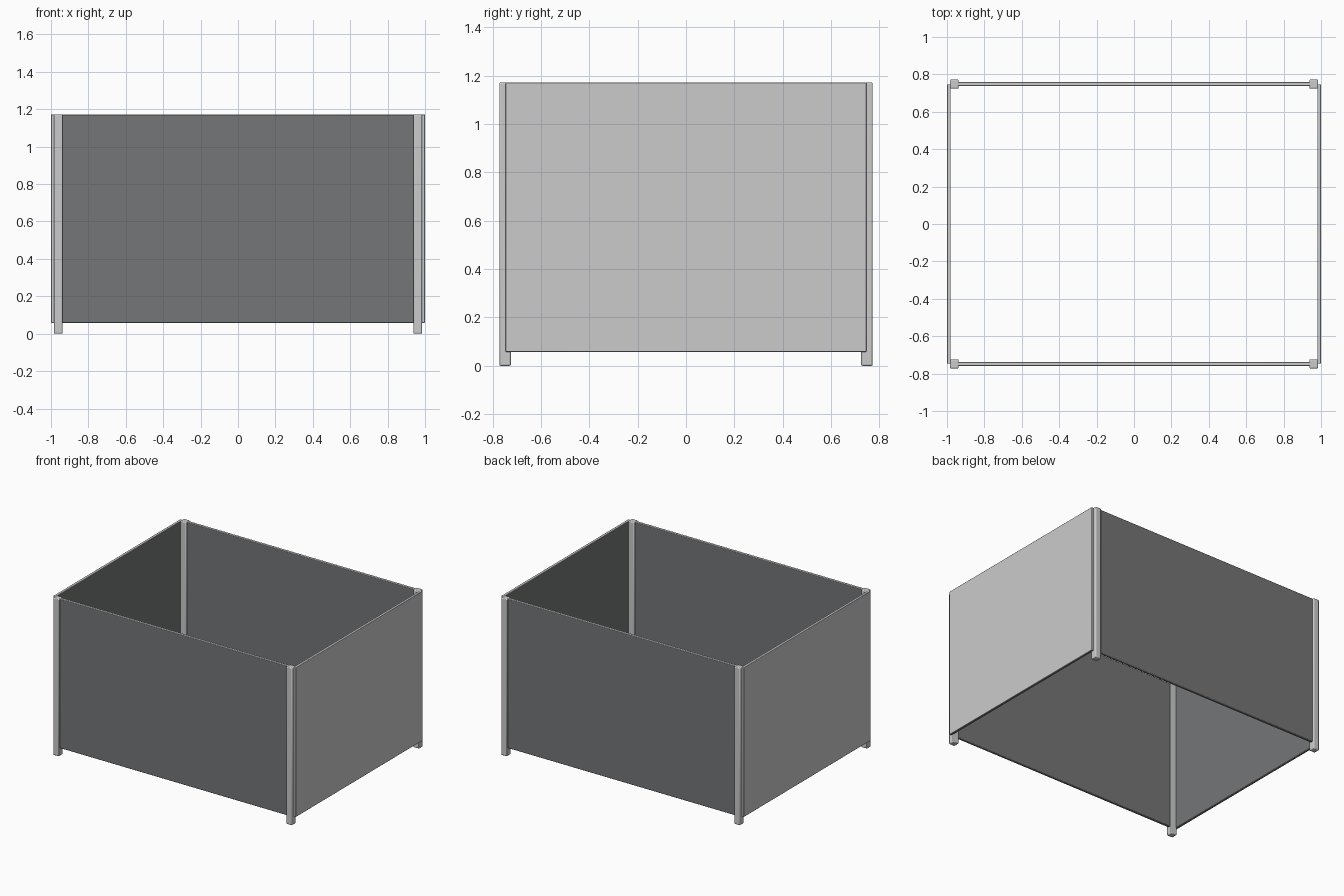
import bpy
from mathutils import Vector

if "Cube" in bpy.data.objects:
    bpy.data.objects.remove(bpy.data.objects["Cube"])

TOP = 1.172        # rim height
PANEL_Z = 0.058    # underside of the panels
POST_X, POST_Y = 0.961, 0.748
POST_W = 0.048
THICK = 0.02


def material(name, color):
    mat = bpy.data.materials.new(name)
    mat.diffuse_color = (*color, 1)
    mat.use_nodes = True
    mat.node_tree.nodes["Principled BSDF"].inputs["Base Color"].default_value = mat.diffuse_color
    return mat


metal = material("light_metal", (0.72, 0.725, 0.735))
dark = material("dark_coating", (0.178, 0.18, 0.184))


def box(name, lo, hi, bevel, dark_sides=()):
    """Bevelled metal box; faces pointing along dark_sides get the dark coating."""
    bpy.ops.mesh.primitive_cube_add(
        size=1, location=[(a + b) / 2 for a, b in zip(lo, hi)])
    ob = bpy.context.object
    ob.name = name
    ob.scale = [b - a for a, b in zip(lo, hi)]
    bpy.ops.object.transform_apply(location=False, rotation=False, scale=True)
    ob.data.materials.append(metal)
    ob.data.materials.append(dark)
    for face in ob.data.polygons:
        if any(face.normal.dot(Vector(d)) > 0.9 for d in dark_sides):
            face.material_index = 1
    mod = ob.modifiers.new("edge_bevel", 'BEVEL')
    mod.width = bevel
    mod.segments = 2
    mod.material = 0
    bpy.ops.object.shade_smooth_by_angle()
    return ob


# Four corner posts, reaching the ground
for sx, xn in ((-1, "left"), (1, "right")):
    for sy, yn in ((-1, "front"), (1, "back")):
        x, y, h = sx * POST_X, sy * POST_Y, POST_W / 2
        box(f"{yn}_{xn}_post", (x - h, y - h, 0), (x + h, y + h, TOP), 0.006)

# Front and back panels, centred on the posts, dark on both faces
for sy, name in ((-1, "front_panel"), (1, "back_panel")):
    y = sy * POST_Y
    box(name, (-POST_X, y - THICK / 2, PANEL_Z), (POST_X, y + THICK / 2, TOP),
        0.003, [(0, 1, 0), (0, -1, 0), (0, 0, -1)])

# Side panels, fixed to the outside of the posts, dark on the inner face
for sx, name in ((-1, "left_panel"), (1, "right_panel")):
    x = sx * (1 - THICK / 2)
    box(name, (x - THICK / 2, -0.747, PANEL_Z), (x + THICK / 2, 0.747, TOP),
        0.003, [(-sx, 0, 0), (0, 0, -1)])
